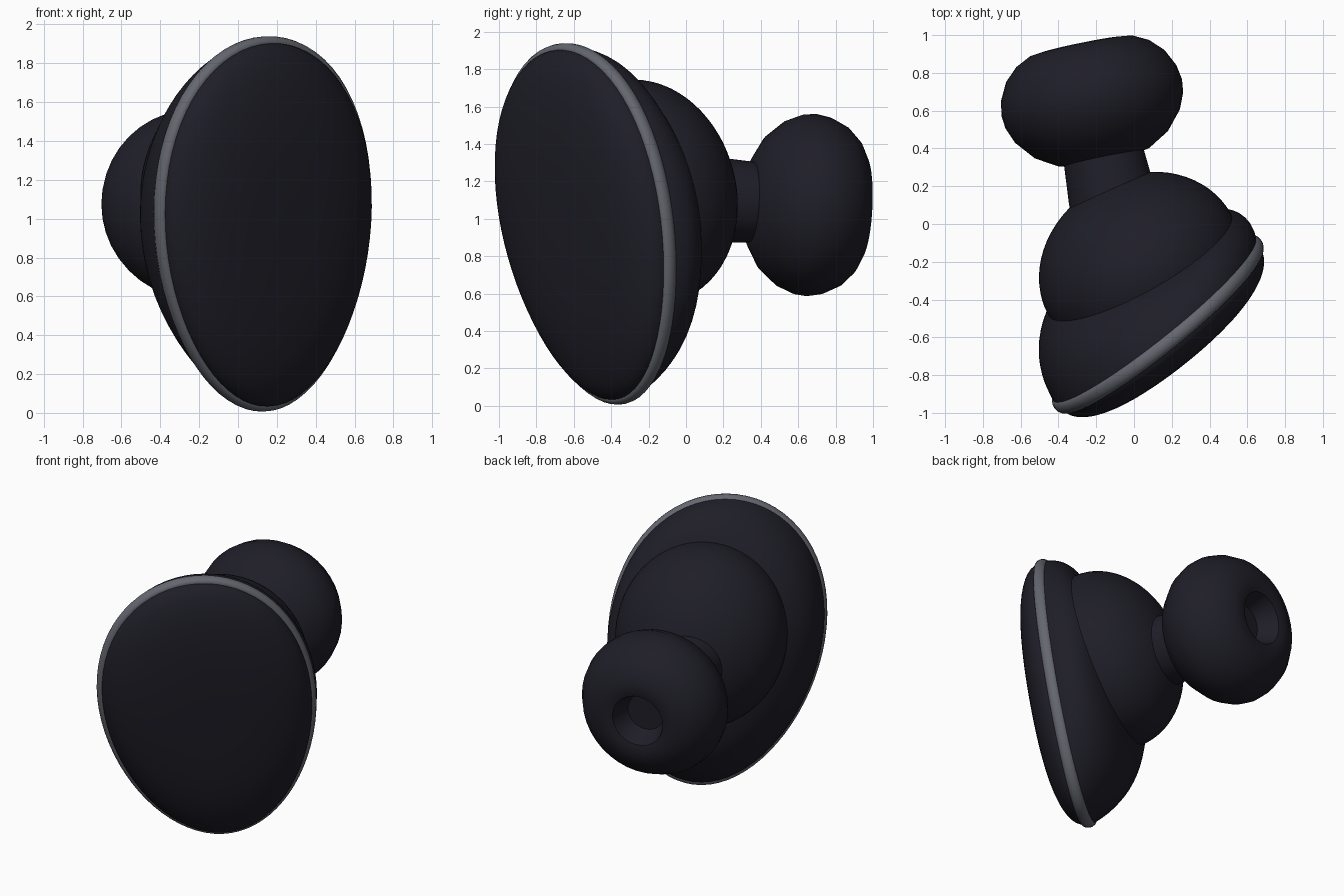
import bpy, bmesh
from math import sin, cos, pi, sqrt, radians
from mathutils import Vector

old = bpy.data.objects.get("Cube")
if old:
    bpy.data.objects.remove(old, do_unlink=True)


def material(name, rgb, rough):
    m = bpy.data.materials.new(name)
    m.use_nodes = True
    m.diffuse_color = (*rgb, 1)
    b = m.node_tree.nodes["Principled BSDF"]
    b.inputs["Base Color"].default_value = (*rgb, 1)
    b.inputs["Roughness"].default_value = rough
    return m


black = material("soft black", (0.0135, 0.013, 0.021), 0.6)
grey = material("trim grey", (0.13, 0.135, 0.16), 0.5)


class Frame:
    """Tilted plane: u across, v up, n towards the front."""

    def __init__(self, center, u, v):
        self.c = Vector(center)
        self.v = Vector(v).normalized()
        u = Vector(u)
        self.u = (u - self.v * u.dot(self.v)).normalized()
        self.n = self.u.cross(self.v)

    def at(self, x, y, h=0.0):
        return self.c + self.u * x + self.v * y + self.n * h


def loft(name, rings, mat, cap_start=False, cap_end=False, closed=False):
    bm = bmesh.new()
    rows = [[bm.verts.new(p) for p in ring] for ring in rings]
    pairs = list(zip(rows, rows[1:]))
    if closed:
        pairs.append((rows[-1], rows[0]))
    for a, b in pairs:
        for i in range(len(a)):
            j = (i + 1) % len(a)
            bm.faces.new((a[i], a[j], b[j], b[i]))
    if cap_start:
        bm.faces.new(rows[0])
    if cap_end:
        bm.faces.new(rows[-1])
    bmesh.ops.recalc_face_normals(bm, faces=bm.faces)
    me = bpy.data.meshes.new(name)
    bm.to_mesh(me)
    bm.free()
    me.materials.append(mat)
    ob = bpy.data.objects.new(name, me)
    bpy.context.collection.objects.link(ob)
    bpy.ops.object.select_all(action='DESELECT')
    ob.select_set(True)
    bpy.context.view_layer.objects.active = ob
    bpy.ops.object.shade_smooth_by_angle(angle=radians(35))
    return ob


def angles(n):
    return [2 * pi * i / n for i in range(n)]


SEG = 72
face = Frame((0.13, -0.513, 0.972), (0.795, 0.607, 0.15), (-0.04, -0.194, 0.98))
seam = Frame((0.03, -0.215, 1.145), (0.885, 0.45, 0.13), (0, -0.27, 0.96))
bud = Frame((-0.22, 0.65, 1.075), (0.98, 0.2, 0), (0, 0.05, 1))


def egg(t, grow=0.0):
    return (0.665 + grow) * cos(t) * (1 + 0.1 * sin(t)), (0.95 + grow) * sin(t)


def egg_ring(scale, h, grow=0.0):
    pts = [egg(t, grow) for t in angles(SEG)]
    return [face.at(x * scale, y * scale, h) for x, y in pts]


# Outer touch plate: shallow dome with a full edge
steps = 16
plate = [egg_ring(1, 0)]
for i in range(steps):
    r = cos(0.5 * pi * i / steps)
    plate.append(egg_ring(r, 0.03 + 0.185 * sqrt(1 - r ** 3)))
loft("touch_plate", plate, black, cap_end=True)

# Trim ring around the plate
trim = [egg_ring(1, 0.04 * sin(a), 0.03 * cos(a)) for a in angles(14)]
loft("trim_ring", trim, grey, closed=True)


# Back shell: bulging blend from the egg outline to the round seam
def seam_point(t):
    return seam.at(0.55 * cos(t), 0.605 * sin(t))


def shell_point(t, s):
    p, q = face.at(*egg(t, 0.012), -0.02), seam_point(t)
    chord = q - p
    out = p - face.c
    out -= chord * (out.dot(chord) / chord.length_squared)
    mid = (p + q) / 2 + out.normalized() * chord.length * 0.28
    return p * (1 - s) ** 2 + mid * 2 * s * (1 - s) + q * s * s


shell = [[shell_point(t, i / 12) for t in angles(SEG)] for i in range(13)]
loft("back_shell", shell, black)

# Inner housing: half ellipsoid behind the seam
housing = []
for i in range(-1, 18):
    a = 0.5 * pi * i / 18
    housing.append([seam.at(0.552 * cos(a) * cos(t), 0.607 * cos(a) * sin(t),
                            -0.46 * sin(a)) for t in angles(SEG)])
loft("inner_housing", housing, black, cap_end=True)


# Turned parts along the nozzle axis, profiles as (radius, distance back)
def turned(name, profile, seg, **caps):
    rings = [[bud.at(r * cos(t), r * sin(t), -a) for t in angles(seg)] for r, a in profile]
    loft(name, rings, black, **caps)


turned("nozzle_neck", [(0.24, -0.72), (0.23, -0.5), (0.215, -0.3), (0.21, -0.2)], 48,
       cap_start=True, cap_end=True)

turned("ear_tip", [(0.21, -0.31), (0.25, -0.3), (0.36, -0.235), (0.445, -0.135),
                   (0.48, -0.05), (0.488, 0.02), (0.473, 0.1), (0.428, 0.19),
                   (0.36, 0.257), (0.28, 0.297), (0.215, 0.305), (0.175, 0.295),
                   (0.125, 0.16)], 40, cap_start=True, cap_end=True)
